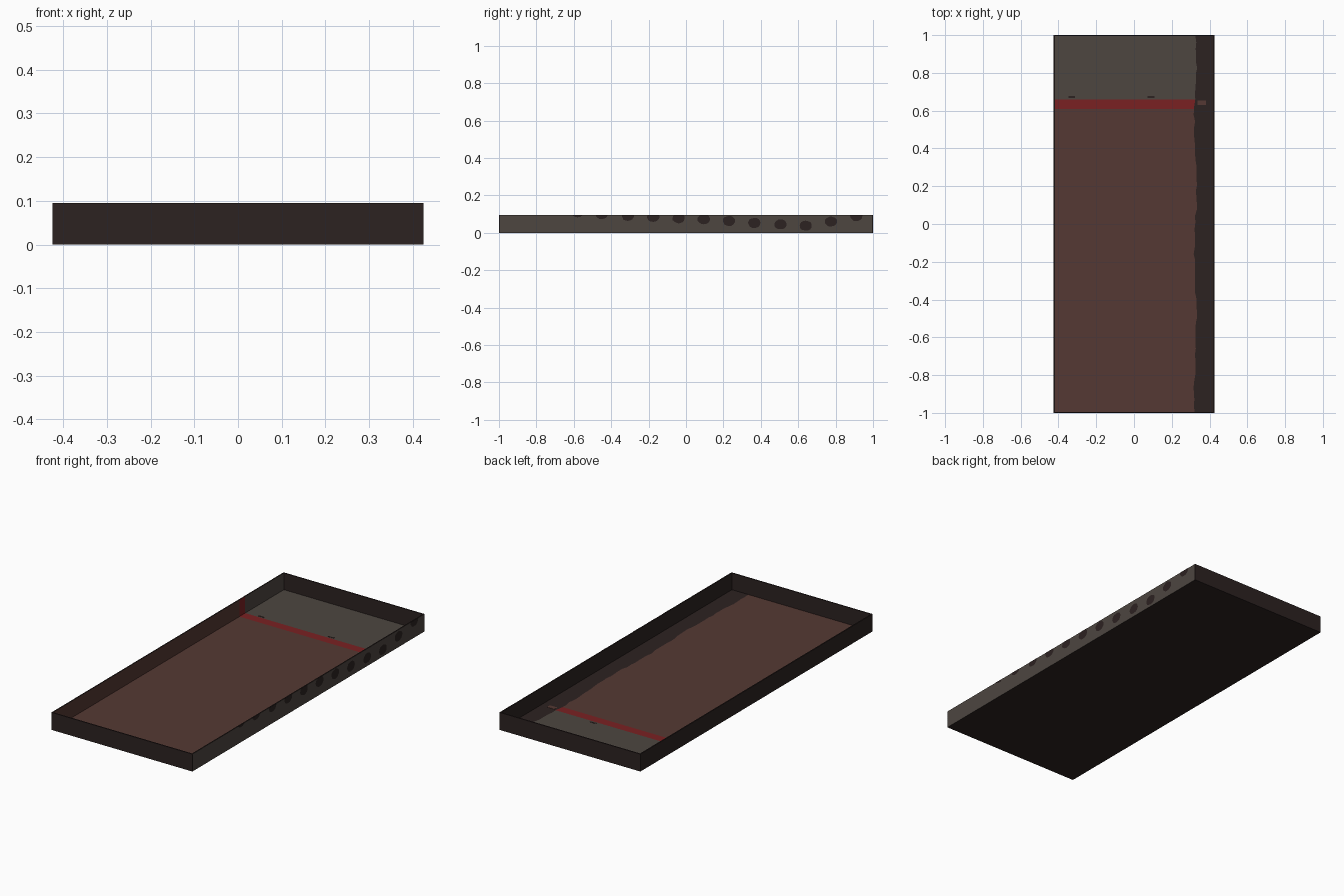
import bpy, bmesh, math, random

if "Cube" in bpy.data.objects:
    bpy.data.objects.remove(bpy.data.objects["Cube"])
random.seed(4)

W, L, H, T, F = 0.425, 1.0, 0.095, 0.006, 0.004   # half width, half length, height, wall, floor


def srgb(h):
    c = [int(h[i:i + 2], 16) / 255 for i in (0, 2, 4)]
    return [x / 12.92 if x <= 0.04045 else ((x + 0.055) / 1.055) ** 2.4 for x in c] + [1]


MATS = []
for name, col in (("dark_umber", "2c2221"), ("brown", "553933"), ("grey", "4d4640"), ("red", "7a2122")):
    m = bpy.data.materials.new(name)
    m.diffuse_color = srgb(col)
    m.use_nodes = True
    m.node_tree.nodes["Principled BSDF"].inputs["Base Color"].default_value = m.diffuse_color
    MATS.append(m)
DARK, BROWN, GREY, RED = range(4)


def finish(name, bm):
    me = bpy.data.meshes.new(name)
    bm.to_mesh(me)
    bm.free()
    for m in MATS:
        me.materials.append(m)
    ob = bpy.data.objects.new(name, me)
    bpy.context.collection.objects.link(ob)
    return ob


def box(name, x0, x1, y0, y1, z0, z1, rule=lambda n: DARK):
    bm = bmesh.new()
    bmesh.ops.create_cube(bm, size=1)
    for v in bm.verts:
        v.co.x = x0 if v.co.x < 0 else x1
        v.co.y = y0 if v.co.y < 0 else y1
        v.co.z = z0 if v.co.z < 0 else z1
    bm.normal_update()
    for f in bm.faces:
        f.material_index = rule(f.normal)
    return finish(name, bm)


# Walls: grey outside on the right, painted inside on the left
box("front_wall", -W, W, -L, -L + T, 0, H)
box("back_wall", -W, W, L - T, L, 0, H)
box("right_wall", W - T, W, -L, L, 0, H, lambda n: GREY if n.x > 0.9 else DARK)
for name, y0, y1, c in (("left_wall_front", -L, 0.61, BROWN), ("left_wall_stripe", 0.61, 0.66, RED),
                        ("left_wall_back", 0.66, L, GREY)):
    box(name, -W, -W + T, y0, y1, 0, H, lambda n, c=c: c if n.x > 0.9 else DARK)

# Underside
box("base", -W + T, W - T, -L + T, L - T, 0, F - 0.002)

# Floor: coloured bands with a ragged dark margin along the right
bm = bmesh.new()
ys = [-L + T + i * (0.61 + L - T) / 48 for i in range(49)] + [0.66]
ys += [0.66 + i * (L - T - 0.66) / 10 for i in range(1, 11)]
rows = []
for y in ys:
    edge = 0.325 + 0.005 * math.sin(9 * y) + random.uniform(-0.005, 0.005)
    rows.append([bm.verts.new((x, y, F)) for x in (-W + T, edge, W - T)])
for a, b in zip(rows, rows[1:]):
    mid = (a[0].co.y + b[0].co.y) / 2
    for k in (0, 1):
        f = bm.faces.new((a[k], a[k + 1], b[k + 1], b[k]))
        f.material_index = DARK if k else BROWN if mid < 0.61 else RED if mid < 0.66 else GREY
finish("floor", bm)

# Small floor marks
box("brown_smear", 0.335, 0.38, 0.63, 0.655, F, F + 0.001, lambda n: BROWN)
for x in (-0.33, 0.09):
    box("floor_mark", x - 0.018, x + 0.018, 0.668, 0.677, F, F + 0.001)

# Row of dark spots on the right side, clipped by the wall's top edge
spots = [(-0.58, 0.109), (-0.45, 0.1), (-0.31, 0.09), (-0.175, 0.085), (-0.04, 0.078), (0.095, 0.073),
         (0.23, 0.063), (0.365, 0.053), (0.505, 0.045), (0.64, 0.038), (0.775, 0.06), (0.91, 0.09)]
bm = bmesh.new()
for y, z in spots:
    pts = []
    for i in range(16):
        a = math.tau * i / 16
        r = random.uniform(0.95, 1.05)
        pts.append((W + 0.0008, y + 0.033 * r * math.cos(a), z + 0.027 * r * math.sin(a)))
    f = bm.faces.new([bm.verts.new(p) for p in pts])
    f.material_index = DARK
bmesh.ops.bisect_plane(bm, geom=bm.verts[:] + bm.edges[:] + bm.faces[:], plane_co=(0, 0, H),
                       plane_no=(0, 0, 1), clear_outer=True)
finish("side_spots", bm)
